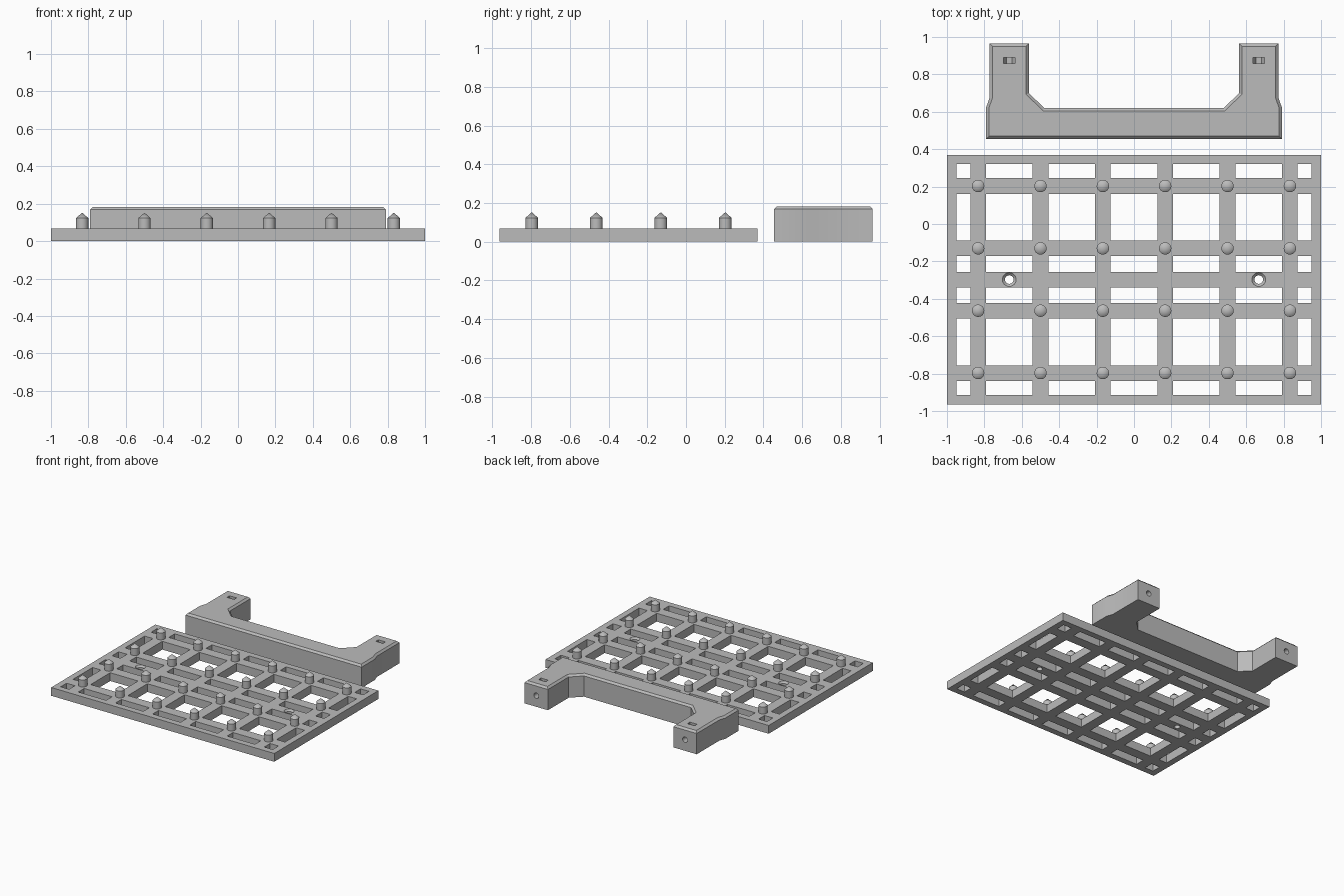
import bpy
import bmesh
from math import pi
from mathutils import Matrix, Vector

if "Cube" in bpy.data.objects:
    bpy.data.objects.remove(bpy.data.objects["Cube"], do_unlink=True)

grey = bpy.data.materials.new("plain_grey")
grey.use_nodes = True
grey.diffuse_color = (0.5, 0.5, 0.5, 1)
grey.node_tree.nodes["Principled BSDF"].inputs["Base Color"].default_value = (0.5, 0.5, 0.5, 1)

PLATE_Y = -0.297      # centre of the plate
PLATE_T = 0.067       # plate thickness
BAR = 0.0417          # half width of a grid bar
SCREW_X = 0.667
HOLE_Z = 0.09         # height of the screw axis in the bracket


def make_object(name, bm):
    bmesh.ops.recalc_face_normals(bm, faces=bm.faces)
    mesh = bpy.data.meshes.new(name)
    bm.to_mesh(mesh)
    bm.free()
    mesh.materials.append(grey)
    obj = bpy.data.objects.new(name, mesh)
    bpy.context.collection.objects.link(obj)
    return obj


def activate(obj):
    bpy.ops.object.select_all(action="DESELECT")
    obj.select_set(True)
    bpy.context.view_layer.objects.active = obj


def cylinder(name, r1, r2, depth, matrix, segments=24):
    bm = bmesh.new()
    bmesh.ops.create_cone(bm, cap_ends=True, segments=segments, radius1=r1,
                          radius2=r2, depth=depth, matrix=matrix)
    return make_object(name, bm)


def box(name, centre, size):
    bm = bmesh.new()
    bmesh.ops.create_cube(bm, size=1, matrix=Matrix.Translation(centre) @ Matrix.Diagonal((*size, 1)))
    return make_object(name, bm)


def cut(target, cutters):
    activate(target)
    for cutter in cutters:
        mod = target.modifiers.new("cut", "BOOLEAN")
        mod.operation = "DIFFERENCE"
        mod.solver = "EXACT"
        mod.object = cutter
        bpy.ops.object.modifier_apply(modifier=mod.name)
        bpy.data.objects.remove(cutter, do_unlink=True)


def bar_edges(centres, half_size, border=0.05):
    """Edges of alternating solid and open bands, starting with the border."""
    edges = [-half_size, border - half_size]
    for c in centres:
        edges += [c - BAR, c + BAR]
    return edges + [half_size - border, half_size]


# Grid plate: a cell is solid when it lies in a bar of either direction
peg_x = [(i - 2.5) / 3 for i in range(6)]
peg_y = [(i - 1.5) / 3 for i in range(4)]
xs = bar_edges(peg_x, 1.0)
ys = bar_edges(sorted(peg_y + [0.0]), 0.667)
bm = bmesh.new()
grid = [[bm.verts.new((x, y + PLATE_Y, 0)) for y in ys] for x in xs]
for i in range(len(xs) - 1):
    for j in range(len(ys) - 1):
        if i % 2 == 0 or j % 2 == 0:
            bm.faces.new((grid[i][j], grid[i + 1][j], grid[i + 1][j + 1], grid[i][j + 1]))
top = bmesh.ops.extrude_face_region(bm, geom=bm.faces[:])["geom"]
bmesh.ops.translate(bm, vec=(0, 0, PLATE_T),
                    verts=[v for v in top if isinstance(v, bmesh.types.BMVert)])
plate = make_object("grid_plate", bm)

# Countersunk screw holes in the middle bar
for side in (-1, 1):
    spot = Vector((side * SCREW_X, PLATE_Y, 0))
    cut(plate, [
        cylinder("hole_cutter", 0.023, 0.023, 0.3, Matrix.Translation(spot)),
        cylinder("sink_cutter", 0.022, 0.038, 0.016,
                 Matrix.Translation(spot + Vector((0, 0, PLATE_T - 0.007)))),
    ])

# Pegs with pointed tips, one on every main crossing
bm = bmesh.new()
for x in peg_x:
    for y in peg_y:
        base = Vector((x, y + PLATE_Y, 0))
        ring = None
        made = bmesh.ops.create_cone(
            bm, cap_ends=True, segments=24, radius1=0.033, radius2=0.033, depth=0.056,
            matrix=Matrix.Translation(base + Vector((0, 0, PLATE_T + 0.028))))
        caps = {f for v in made["verts"] for f in v.link_faces if len(f.verts) > 4}
        cap = max(caps, key=lambda f: f.calc_center_median().z)
        tip = bmesh.ops.poke(bm, faces=[cap])["verts"][0]
        tip.co.z = 0.152
pegs = make_object("pegs", bm)

# Bracket: half outline mirrored, extruded and chamfered along the top
half = [(0.79, 0.455), (0.79, 0.625), (0.772, 0.675), (0.772, 0.965),
        (0.562, 0.965), (0.562, 0.70), (0.48, 0.62)]
outline = half + [(-x, y) for x, y in reversed(half)]
bm = bmesh.new()
face = bm.faces.new([bm.verts.new((x, y, 0)) for x, y in outline])
top = bmesh.ops.extrude_face_region(bm, geom=[face])["geom"]
bmesh.ops.translate(bm, vec=(0, 0, 0.183),
                    verts=[v for v in top if isinstance(v, bmesh.types.BMVert)])
bmesh.ops.recalc_face_normals(bm, faces=bm.faces)
rim = [e for e in bm.edges if all(v.co.z > 0.1 for v in e.verts)]
bmesh.ops.bevel(bm, geom=rim, offset=0.015, segments=1, affect="EDGES")
bracket = make_object("bracket", bm)

# Screw bores in the leg ends and nut slots from above
along_y = Matrix.Rotation(pi / 2, 4, "X")
for side in (-1, 1):
    x = side * SCREW_X
    hexagon = along_y @ Matrix.Rotation(pi / 2, 4, "Z")
    cut(bracket, [
        cylinder("bore_cutter", 0.022, 0.022, 0.36,
                 Matrix.Translation((x, 0.93, HOLE_Z)) @ along_y),
        cylinder("nut_cutter", 0.032, 0.032, 0.032,
                 Matrix.Translation((x, 0.873, HOLE_Z)) @ hexagon, segments=6),
        box("slot_cutter", (x, 0.873, HOLE_Z + 0.1), (0.064, 0.032, 0.2)),
    ])

for obj in (plate, pegs, bracket):
    activate(obj)
    bpy.ops.object.shade_smooth_by_angle(angle=pi / 7)
